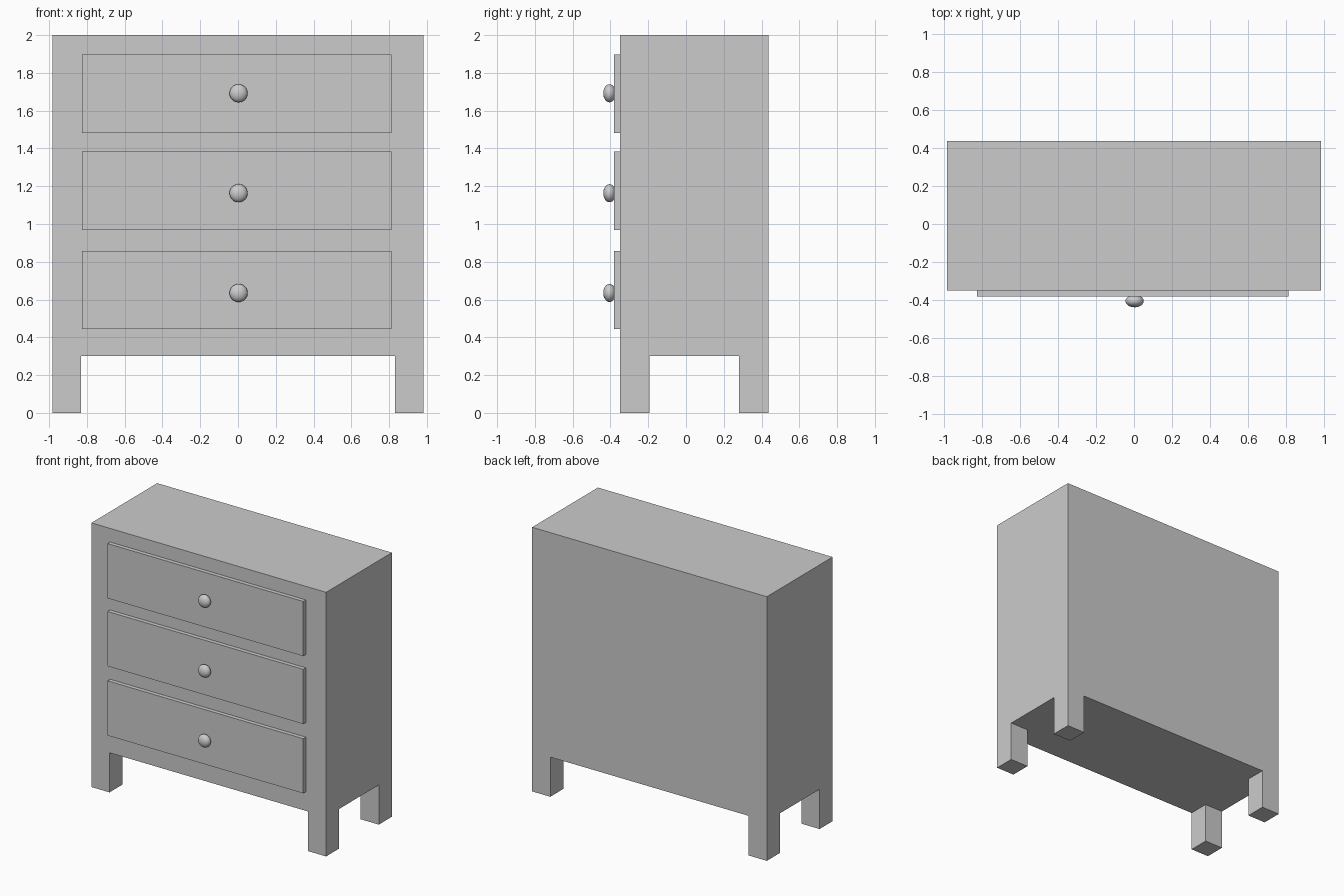
import bpy
import bmesh
from mathutils import Vector

if "Cube" in bpy.data.objects:
    bpy.data.objects.remove(bpy.data.objects["Cube"])

HALF_W, FRONT, BACK = 0.983, -0.35, 0.437
FLOOR, TOP = 0.30, 2.0
LEG_W, LEG_D = 0.152, 0.156


def add_object(name, bm):
    bmesh.ops.recalc_face_normals(bm, faces=bm.faces)
    mesh = bpy.data.meshes.new(name)
    bm.to_mesh(mesh)
    bm.free()
    obj = bpy.data.objects.new(name, mesh)
    bpy.context.collection.objects.link(obj)
    return obj


def box_bmesh(lo, hi):
    lo, hi = Vector(lo), Vector(hi)
    bm = bmesh.new()
    bmesh.ops.create_cube(bm, size=1)
    bmesh.ops.scale(bm, vec=hi - lo, verts=bm.verts)
    bmesh.ops.translate(bm, vec=(lo + hi) / 2, verts=bm.verts)
    return bm


# Cabinet: one box, cut at the leg lines, with the four corners pulled down
bm = box_bmesh((-HALF_W, FRONT, FLOOR), (HALF_W, BACK, TOP))
x_cut = HALF_W - LEG_W
y_front, y_back = FRONT + LEG_D, BACK - LEG_D
for point, normal in (((-x_cut, 0, 0), (1, 0, 0)), ((x_cut, 0, 0), (1, 0, 0)),
                      ((0, y_front, 0), (0, 1, 0)), ((0, y_back, 0), (0, 1, 0))):
    geom = bm.verts[:] + bm.edges[:] + bm.faces[:]
    bmesh.ops.bisect_plane(bm, geom=geom, plane_co=point, plane_no=normal)
corners = []
for face in bm.faces:
    c = face.calc_center_median()
    if abs(c.z - FLOOR) < 1e-4 and abs(c.x) > x_cut and not y_front < c.y < y_back:
        corners.append(face)
feet = bmesh.ops.extrude_discrete_faces(bm, faces=corners)["faces"]
foot_verts = list({v for f in feet for v in f.verts})
bmesh.ops.translate(bm, vec=(0, 0, -FLOOR), verts=foot_verts)
bmesh.ops.remove_doubles(bm, verts=bm.verts, dist=1e-5)
add_object("cabinet_with_legs", bm)

# Drawer fronts, each with a flattened round knob
for name, bottom, knob_z in (("bottom", 0.444, 0.635),
                             ("middle", 0.969, 1.163),
                             ("top", 1.483, 1.692)):
    add_object(name + "_drawer",
               box_bmesh((-0.826, -0.381, bottom), (0.813, FRONT, bottom + 0.414)))
    bpy.ops.mesh.primitive_uv_sphere_add(segments=32, ring_count=16, radius=1,
                                         location=(0.003, -0.405, knob_z))
    knob = bpy.context.object
    knob.name = name + "_knob"
    knob.scale = (0.048, 0.033, 0.048)
    bpy.ops.object.shade_smooth()
